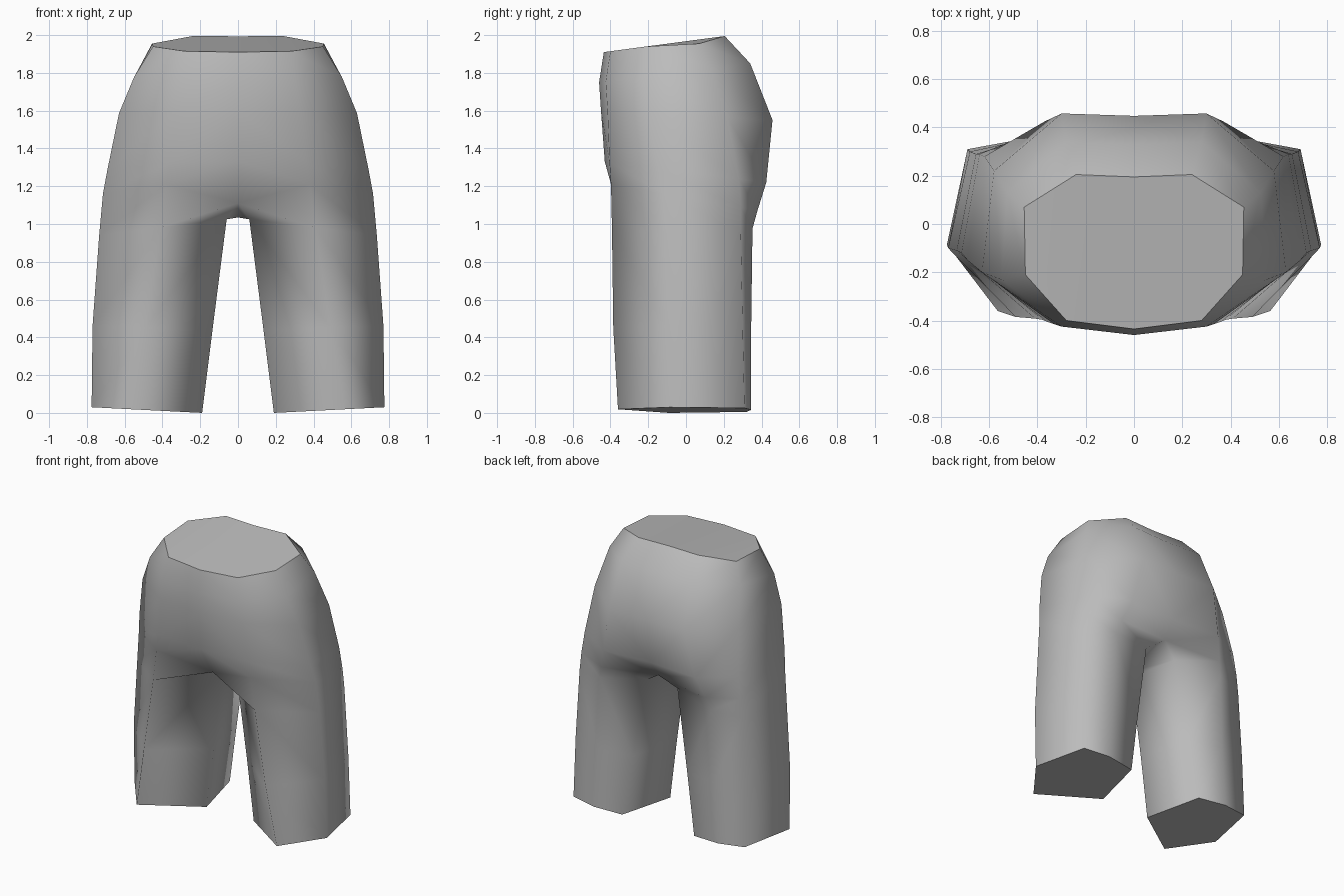
import bpy, bmesh, math

if "Cube" in bpy.data.objects:
    bpy.data.objects.remove(bpy.data.objects["Cube"])

# one plain cloth colour
cloth = bpy.data.materials.new("grey_cloth")
cloth.diffuse_color = (0.5, 0.5, 0.5, 1)
cloth.use_nodes = True
cloth.node_tree.nodes["Principled BSDF"].inputs["Base Color"].default_value = cloth.diffuse_color

# half cross-sections: front height, back height, then (x, y) from front centre to back centre
torso = [
    (1.91, 1.995, [(0, -.435), (.28, -.40), (.45, -.21), (.455, .07), (.24, .205), (0, .195)]),
    (1.75, 1.85, [(0, -.46), (.30, -.425), (.55, -.23), (.525, .13), (.28, .34), (0, .33)]),
    (1.60, 1.55, [(0, -.45), (.33, -.415), (.63, -.20), (.58, .22), (.30, .458), (0, .448)]),
    (1.33, 1.22, [(0, -.43), (.36, -.405), (.69, -.15), (.62, .28), (.37, .425), (0, .405)]),
    (1.21, 1.07, [(0, -.29), (.38, -.397), (.715, -.12), (.64, .29), (.42, .378), (0, .32)]),
]
# leg cross-sections: inner height, outer height, then a closed ring from inner front
legs = [
    (1.025, .94, [(.06, -.10), (.41, -.392), (.735, -.11), (.655, .29), (.45, .352), (.12, .27)]),
    (.44, .46, [(.135, -.09), (.49, -.385), (.77, -.10), (.68, .30), (.47, .345), (.22, .30)]),
    (0, .03, [(.19, -.09), (.565, -.36), (.775, -.085), (.69, .31), (.50, .345), (.29, .32)]),
]

bm = bmesh.new()


def add_ring(z0, z1, pts, axis):
    """Place a ring whose height runs from z0 to z1 along the chosen axis."""
    a, b = min(p[axis] for p in pts), max(p[axis] for p in pts)
    return [bm.verts.new((x, y, z0 + (z1 - z0) * ((x, y)[axis] - a) / (b - a))) for x, y in pts]


rings = [add_ring(*r, 1) for r in torso] + [add_ring(*r, 0) for r in legs]
waist, hip, fork = rings[0], rings[len(torso) - 1], rings[len(torso)]
waist[3].co.z = 1.955  # dip at the sides of the waist
hip[0].co.z, hip[5].co.z = 1.11, 1.10  # groin and seat notches

for n, (up, lo) in enumerate(zip(rings, rings[1:])):
    for i in range(5):
        bm.faces.new((up[i], lo[i], lo[i + 1], up[i + 1]))
    if n >= len(torso):  # inner side of the leg
        bm.faces.new((up[5], lo[5], lo[0], up[0]))

# crotch strip between the legs
mid = bm.verts.new((0, -.10, 1.035))
bm.faces.new((hip[0], mid, fork[0]))
bm.faces.new((mid, hip[5], fork[5], fork[0]))

# hem cap and waist cap
caps = [bm.faces.new(rings[-1]),
        bm.faces.new((waist[0], waist[1], waist[4], waist[5])),
        bm.faces.new(waist[1:5])]

# crisp rims around the caps
for f in caps:
    for e in f.edges:
        if sum(g in caps for g in e.link_faces) == 1:
            e.smooth = False

# mirrored half, welded on the centre line
both = bmesh.ops.duplicate(bm, geom=bm.verts[:] + bm.edges[:] + bm.faces[:])["geom"]
for v in both:
    if isinstance(v, bmesh.types.BMVert):
        v.co.x = -v.co.x
bmesh.ops.remove_doubles(bm, verts=bm.verts[:], dist=0.0005)
for e in bm.edges:  # the centre line of the waist cap stays smooth
    if all(abs(v.co.x) < .001 for v in e.verts):
        e.smooth = True
bmesh.ops.recalc_face_normals(bm, faces=bm.faces[:])

mesh = bpy.data.meshes.new("shorts")
bm.to_mesh(mesh)
bm.free()
mesh.materials.append(cloth)
shorts = bpy.data.objects.new("shorts", mesh)
bpy.context.collection.objects.link(shorts)
bpy.context.view_layer.objects.active = shorts
shorts.select_set(True)
bpy.ops.object.shade_smooth_by_angle(angle=math.radians(120), keep_sharp_edges=True)
